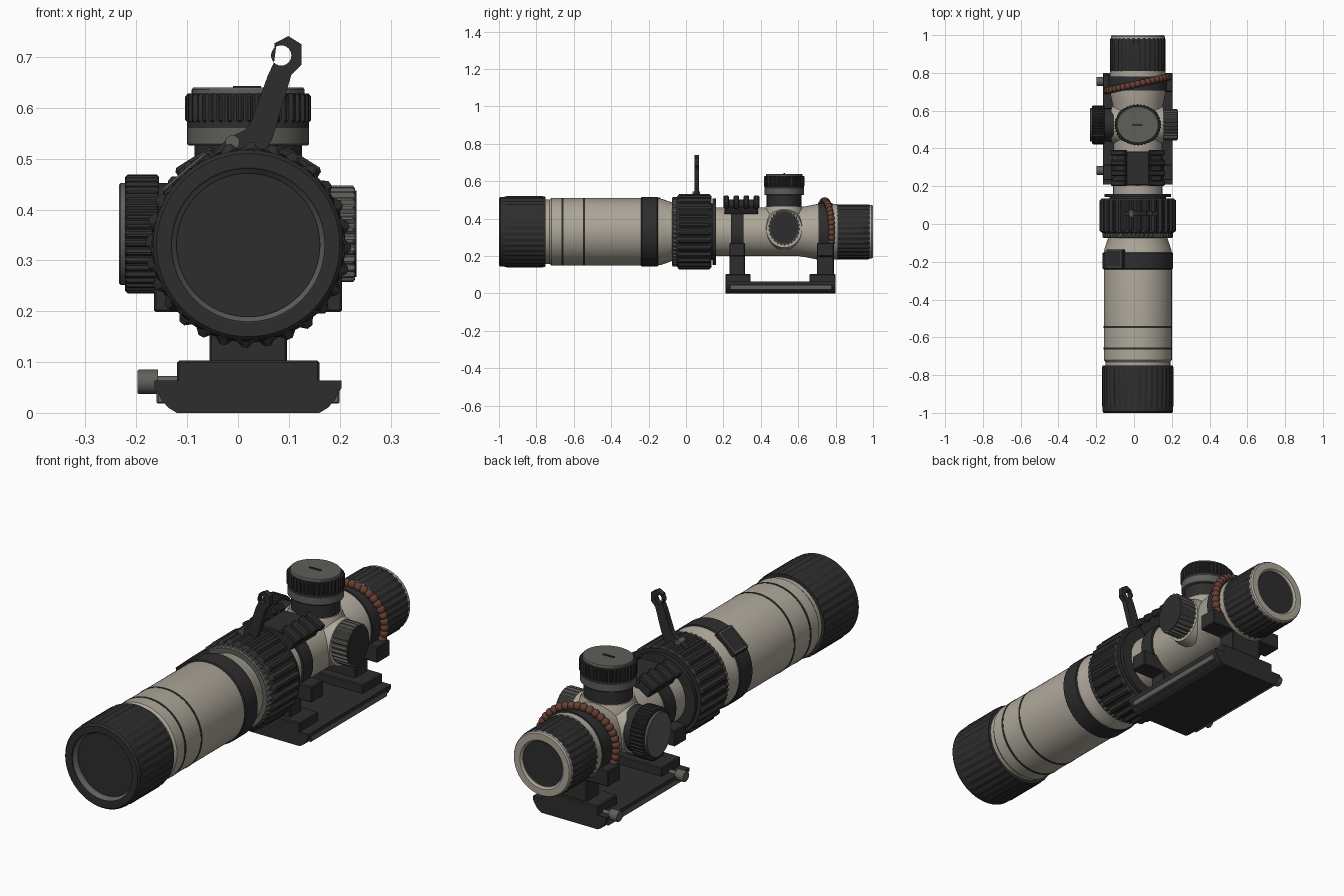
import bpy, bmesh, math
from mathutils import Matrix, Vector

cube = bpy.data.objects.get("Cube")
if cube:
    bpy.data.objects.remove(cube, do_unlink=True)

CX, CZ = 0.02, 0.33          # optical axis
TY = 0.525                   # turret position along the tube


def material(name, rgb):
    m = bpy.data.materials.new(name)
    m.use_nodes = True
    m.diffuse_color = (*rgb, 1)
    bsdf = m.node_tree.nodes["Principled BSDF"]
    bsdf.inputs["Base Color"].default_value = (*rgb, 1)
    bsdf.inputs["Roughness"].default_value = 0.6
    return m


CREAM = material("warm_cream", (0.42, 0.385, 0.32))
BLACK = material("matte_black", (0.027, 0.027, 0.027))
GREY = material("olive_grey", (0.11, 0.115, 0.1))
BROWN = material("brown_bead", (0.13, 0.05, 0.032))


def finish(name, bm, mat, matrix=Matrix(), smooth=True):
    bmesh.ops.recalc_face_normals(bm, faces=bm.faces)
    bm.transform(matrix)
    for f in bm.faces:
        f.smooth = smooth
    me = bpy.data.meshes.new(name)
    bm.to_mesh(me)
    bm.free()
    if smooth:
        me.set_sharp_from_angle(angle=math.radians(30))
    me.materials.append(mat)
    ob = bpy.data.objects.new(name, me)
    bpy.context.collection.objects.link(ob)
    return ob


def lathe(name, profile, mat, axis="Y", at=(CX, 0, CZ), squash=1, teeth=0, depth=0.006, closed=False):
    """Turn (radius, position[, fluted]) points around an axis."""
    bm = bmesh.new()
    n = teeth * 4 if teeth else 64
    rings = []
    for r, t, *flute in profile:
        ring = []
        for i in range(n):
            a = 2 * math.pi * i / n
            rr = r - depth if flute and i % 4 > 1 else r
            ring.append(bm.verts.new((rr * math.cos(a), rr * math.sin(a) * squash, t)))
        rings.append(ring)
    pairs = list(zip(rings, rings[1:]))
    if closed:
        pairs.append((rings[-1], rings[0]))
    else:
        bm.faces.new(rings[0])
        bm.faces.new(rings[-1])
    for a, b in pairs:
        for i in range(n):
            j = (i + 1) % n
            bm.faces.new((a[i], a[j], b[j], b[i]))
    turn = {"X": Matrix.Rotation(math.pi / 2, 4, "Y"),
            "Y": Matrix.Rotation(-math.pi / 2, 4, "X"), "Z": Matrix()}[axis]
    return finish(name, bm, mat, Matrix.Translation(at) @ turn)


def box(name, x, y, z, mat, bevel=0.004, matrix=Matrix()):
    bm = bmesh.new()
    bmesh.ops.create_cube(bm, size=1)
    for v in bm.verts:
        v.co = [lo + (c + 0.5) * (hi - lo) for c, (lo, hi) in zip(v.co, (x, y, z))]
    if bevel:
        bmesh.ops.bevel(bm, geom=bm.edges[:], offset=bevel, segments=1, affect="EDGES")
    return finish(name, bm, mat, matrix, smooth=False)


def prism(name, loops, y0, y1, mat):
    """Extrude outlines in x, z along y; later outlines are holes."""
    cu = bpy.data.curves.new(name, "CURVE")
    cu.dimensions, cu.fill_mode, cu.extrude = "2D", "BOTH", (y1 - y0) / 2
    for pts in loops:
        s = cu.splines.new("POLY")
        s.points.add(len(pts) - 1)
        for p, (x, z) in zip(s.points, pts):
            p.co = (x, z, 0, 1)
        s.use_cyclic_u = True
    tmp = bpy.data.objects.new(name + "_outline", cu)
    bpy.context.collection.objects.link(tmp)
    me = bpy.data.meshes.new_from_object(tmp.evaluated_get(bpy.context.evaluated_depsgraph_get()))
    bpy.data.objects.remove(tmp)
    bm = bmesh.new()
    bm.from_mesh(me)
    bmesh.ops.remove_doubles(bm, verts=bm.verts, dist=0.0001)
    turn = Matrix.Translation((0, (y0 + y1) / 2, 0)) @ Matrix.Rotation(math.pi / 2, 4, "X")
    return finish(name, bm, mat, turn, smooth=False)


# Main tube, with a shallow lip behind the front cap
lathe("front_tube", [(0.172, -0.78), (0.172, -0.73), (0.18, -0.72), (0.18, -0.15),
                     (0.176, -0.13), (0.157, -0.075), (0.157, -0.04)], CREAM)
lathe("rear_tube", [(0.13, 0.1), (0.13, 0.6), (0.136, 0.64), (0.148, 0.7), (0.148, 0.81)], CREAM)
for y in (-0.66, -0.545):
    lathe("tube_groove_line", [(0.1815, y - 0.005), (0.1815, y + 0.005)], BLACK)
lathe("front_band", [(0.182, -0.24), (0.186, -0.236), (0.186, -0.154), (0.182, -0.15)], BLACK)

# Front cap with recessed lens
lathe("front_cap", [(0.15, -0.965), (0.15, -0.998), (0.153, -1), (0.18, -1), (0.187, -0.992),
                    (0.187, -0.97), (0.19, -0.96, 1), (0.19, -0.765, 1), (0.186, -0.75)],
      BLACK, teeth=36)
lathe("front_lens_ring", [(0.141, -0.964), (0.141, -0.975), (0.151, -0.99), (0.151, -0.964)],
      GREY, closed=True)

# Magnification ring, its toothed collar and rear flange
lathe("toothed_collar", [(0.178, -0.075), (0.186, -0.07, 1), (0.186, -0.045, 1)], GREY, teeth=48)
lathe("zoom_ring", [(0.184, -0.05), (0.19, -0.046), (0.202, -0.036, 1), (0.202, 0.125, 1),
                    (0.19, 0.135), (0.15, 0.135)], BLACK, teeth=28, depth=0.011)
lathe("ring_neck", [(0.15, 0.13), (0.15, 0.16)], BLACK)
lathe("rear_flange", [(0.177, 0.143), (0.177, 0.16)], BLACK)

# Eyepiece with pale rim and recessed lens
lathe("eyepiece", [(0.14, 0.79), (0.147, 0.8, 1), (0.147, 0.975, 1), (0.143, 0.985)],
      BLACK, teeth=32)
lathe("eyepiece_rim", [(0.143, 0.98), (0.143, 0.993), (0.138, 1), (0.108, 1), (0.1, 0.992),
                       (0.1, 0.98)], CREAM, closed=True)
lathe("rear_lens", [(0.101, 0.97), (0.101, 0.987)], BLACK)

# Throw lever with eyelet
hole = [(0.085 + 0.02 * math.cos(i * math.pi / 12), 0.703 + 0.02 * math.sin(i * math.pi / 12))
        for i in range(24)]
lever = [(-0.05, 0.51), (-0.04, 0.522), (-0.016, 0.542), (0.013, 0.556), (0.026, 0.572),
         (0.058, 0.662), (0.071, 0.69), (0.072, 0.727), (0.099, 0.741), (0.125, 0.725),
         (0.125, 0.685), (0.105, 0.665), (0.074, 0.56), (0.066, 0.536), (0.05, 0.51)]
prism("throw_lever", [lever, hole], 0.045, 0.07, BLACK)
lathe("lever_screw", [(0.014, 0.036), (0.014, 0.075)], GREY, at=(-0.011, 0, 0.532))

# Square frame on the front band
tilt = (Matrix.Translation((CX, 0, CZ)) @ Matrix.Rotation(math.radians(-41), 4, "Y"))
box("band_plate", (-0.06, 0.06), (-0.235, -0.135), (0.17, 0.19), BLACK, 0.003, tilt)
for s in (-1, 1):
    box("plate_border_side", (s * 0.052 - 0.003, s * 0.052 + 0.003), (-0.23, -0.14),
        (0.188, 0.194), GREY, 0, tilt)
    box("plate_border_end", (-0.055, 0.055), (-0.185 + s * 0.044 - 0.003, -0.185 + s * 0.044 + 0.003),
        (0.188, 0.194), GREY, 0, tilt)

# Turret housing
lathe("turret_boss", [(0.135, 0.33), (0.125, 0.43), (0.112, 0.465)], CREAM, "Z", (CX, TY, 0), 0.88)
lathe("side_boss", [(0.1, -0.12), (0.115, -0.06), (0.115, 0.1), (0.1, 0.155)], CREAM, "X", (0, TY, 0.345), 0.95)

# Top turret
top = dict(axis="Z", at=(CX, TY, 0), squash=0.88)
lathe("turret_neck", [(0.106, 0.45), (0.106, 0.53)], BLACK, **top)
lathe("turret_scale_ring", [(0.117, 0.526), (0.12, 0.529), (0.12, 0.56)], GREY, **top)
lathe("turret_drum", [(0.12, 0.56), (0.12, 0.572), (0.124, 0.576, 1), (0.124, 0.622, 1),
                      (0.119, 0.628)], BLACK, teeth=40, **top)
lathe("turret_cap", [(0.111, 0.62), (0.111, 0.636), (0.108, 0.64)], GREY, **top)
box("turret_cap_slot", (-0.01, 0.045), (TY - 0.005, TY + 0.005), (0.638, 0.643), BLACK, 0)

# Side knobs
side = dict(axis="X", at=(0, TY, 0.352), squash=0.88)
lathe("large_knob_neck", [(0.1, -0.16), (0.1, -0.105)], BLACK, **side)
lathe("large_knob", [(0.112, -0.222), (0.117, -0.217, 1), (0.117, -0.16, 1), (0.112, -0.155)],
      BLACK, teeth=40, **side)
lathe("large_knob_cap", [(0.097, -0.234), (0.1, -0.231), (0.1, -0.215)], GREY, **side)
lathe("small_knob_neck", [(0.085, 0.13), (0.085, 0.16)], BLACK, **side)
lathe("small_knob", [(0.09, 0.15), (0.095, 0.155, 1), (0.095, 0.226, 1), (0.09, 0.23)],
      GREY, teeth=26, depth=0.008, **side)
lathe("small_knob_face", [(0.085, 0.225), (0.085, 0.233)], BLACK, **side)

# Mount base
half = [(0.14, 0), (0.157, 0.01), (0.17, 0.025), (0.184, 0.05), (0.184, 0.064)]
prism("mount_base", [[(CX + x, z) for x, z in half] + [(CX - x, z) for x, z in reversed(half)]],
      0.21, 0.8, BLACK)
for s in (-1, 1):
    xs = sorted((CX + s * 0.14, CX + s * 0.18))
    box("base_side_bar", xs, (0.235, 0.78), (0.018, 0.055), GREY, 0.003)

# Mount feet, posts, clamps, rings and cross bolts
for label, y0, y1, f0, f1, r in (("front", 0.232, 0.315, 0.21, 0.345, 0.14),
                                 ("rear", 0.7, 0.79, 0.66, 0.8, 0.155)):
    mid = (y0 + y1) / 2
    box(label + "_mount_foot", (CX - 0.14, CX + 0.14), (f0, f1), (0.055, 0.103), BLACK)
    box(label + "_mount_post", (CX - 0.076, CX + 0.076), (y0, y1), (0.09, 0.22), BLACK)
    box(label + "_mount_clamp", (CX - 0.185, CX + 0.185), (y0, y1), (0.198, 0.27), BLACK)
    lathe(label + "_mount_ring", [(r, y0 + 0.008), (r, y1 - 0.008)], BLACK)
    lathe(label + "_cross_bolt", [(0.022, -0.198), (0.024, -0.194), (0.024, -0.157), (0.012, -0.157),
                                  (0.012, -0.1)], GREY, "X", (0, mid + 0.01, 0.061))

# Accessory rails on the front mount ring
box("rail_bridge", (CX - 0.06, CX + 0.06), (0.205, 0.385), (0.45, 0.495), BLACK)
for s in (-1, 1):
    lean = Matrix.Translation((CX, 0, CZ)) @ Matrix.Rotation(math.radians(s * 32), 4, "Y")
    box("rail_bed", (-0.035, 0.035), (0.205, 0.385), (0.13, 0.183), BLACK, 0.004, lean)
    for i in range(4):
        y = 0.2 + i * 0.054
        box("rail_tooth", (-0.045, 0.045), (y, y + 0.03), (0.172, 0.204), BLACK, 0.006, lean)

# Slanted bead string over the rear ring
bm = bmesh.new()
for i in range(25):
    a = math.radians(-20 + i * 220 / 24)
    spot = Vector((CX + 0.166 * math.cos(a), 0.742 + 0.037 * math.cos(a), CZ + 0.166 * math.sin(a)))
    bmesh.ops.create_uvsphere(bm, u_segments=14, v_segments=8, radius=0.019,
                              matrix=Matrix.Translation(spot))
finish("bead_string", bm, BROWN)
